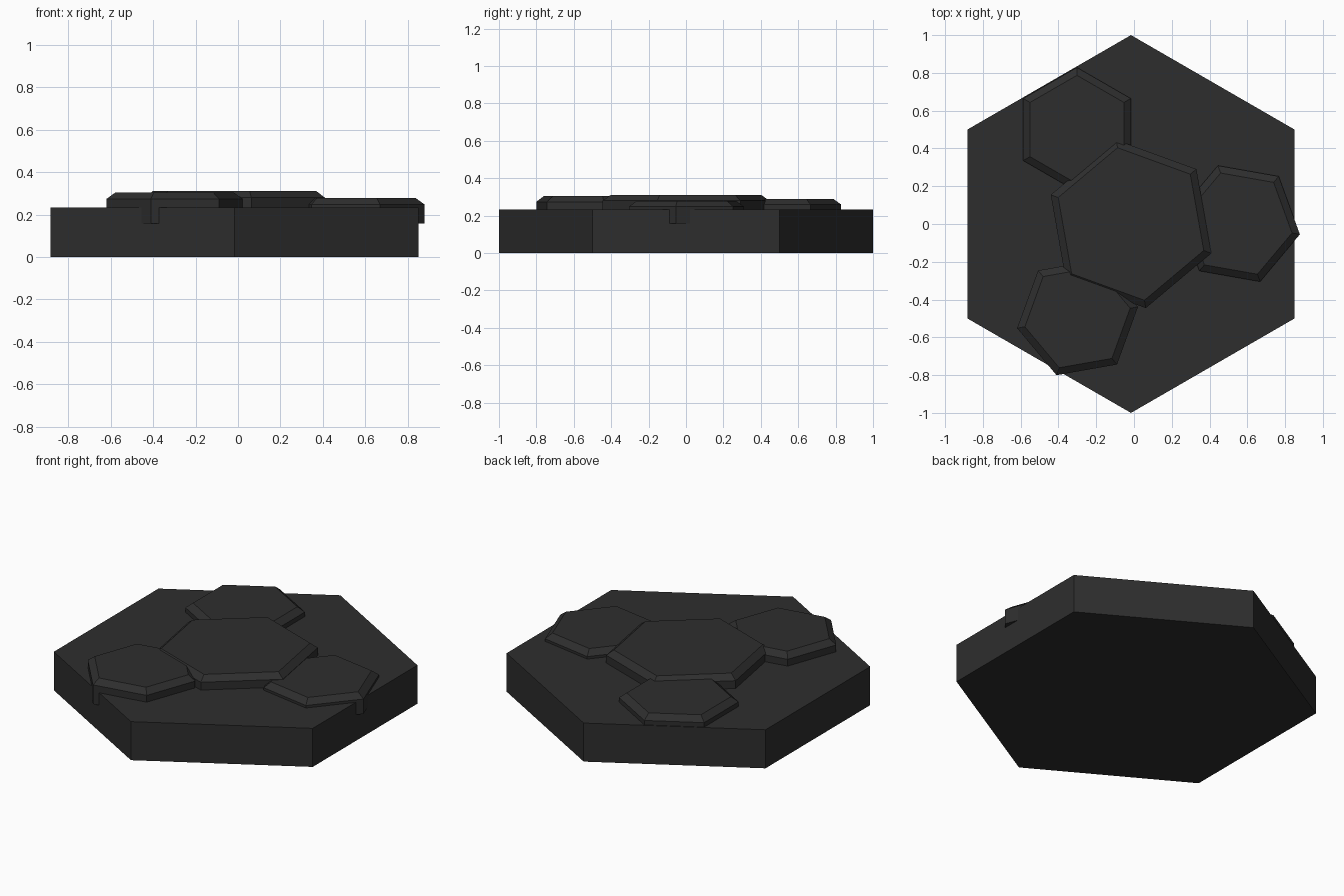
import bpy
import bmesh
from math import cos, sin, radians

cube = bpy.data.objects.get("Cube")
if cube:
    bpy.data.objects.remove(cube, do_unlink=True)

SIDES = 6

# One dark stone colour for the whole model
stone = bpy.data.materials.new("dark_stone")
stone.use_nodes = True
colour = (0.027, 0.027, 0.027, 1)
stone.diffuse_color = colour
stone.node_tree.nodes["Principled BSDF"].inputs["Base Color"].default_value = colour


def hex_prism(name, x, y, angle, rings):
    """Stack hexagonal rings, given as (radius, height) from bottom to top."""
    bm = bmesh.new()
    loops = []
    for radius, z in rings:
        loops.append([bm.verts.new((radius * cos(radians(angle + i * 360 / SIDES)),
                                    radius * sin(radians(angle + i * 360 / SIDES)), z))
                      for i in range(SIDES)])
    bm.faces.new(loops[0][::-1])
    bm.faces.new(loops[-1])
    for low, high in zip(loops, loops[1:]):
        for i in range(SIDES):
            j = (i + 1) % SIDES
            bm.faces.new((low[i], low[j], high[j], high[i]))
    mesh = bpy.data.meshes.new(name)
    bm.to_mesh(mesh)
    bm.free()
    mesh.materials.append(stone)
    obj = bpy.data.objects.new(name, mesh)
    obj.location = (x, y, 0)
    bpy.context.collection.objects.link(obj)


def slab(name, x, y, angle, radius, top):
    """Paving slab with a chamfered rim, sunk into the base."""
    hex_prism(name, x, y, angle,
              [(radius, 0.158), (radius, top - 0.03), (radius - 0.042, top)])


# Base tile
hex_prism("base_tile", -0.016, 0, 90, [(1, 0), (1, 0.233)])

# Raised slabs
slab("centre_slab", -0.016, 0, 40, 0.452, 0.31)
slab("back_slab", -0.302, 0.5, 90, 0.329, 0.29)
slab("left_slab", 0.556, 0.002, -10, 0.327, 0.278)
slab("front_slab", -0.299, -0.495, 10, 0.325, 0.304)
